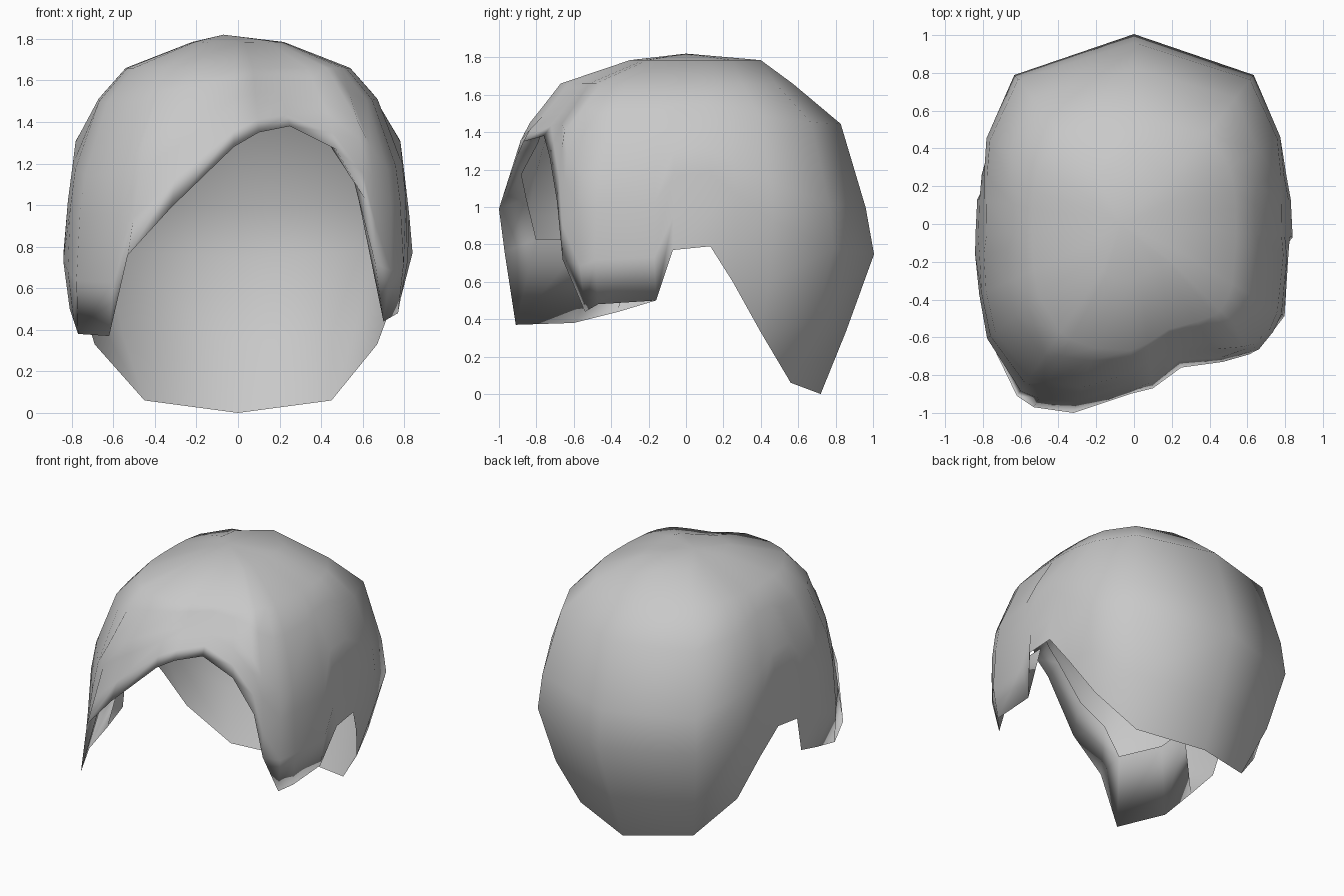
import bpy, bmesh, math

cube = bpy.data.objects.get("Cube")
if cube:
    bpy.data.objects.remove(cube, do_unlink=True)

# Dome profile by height: z, half width, front depth, back depth
PROFILE = [(1.82, 0, 0, 0), (1.785, .22, .30, .40), (1.66, .54, .67, .57),
           (1.40, .77, .87, .88), (1.00, .82, .92, .96), (.76, .84, .92, 1.01),
           (.37, .78, .89, .87), (0, .60, .80, .72)]

# Lower rim of the hair, starting at the nape and going round by the left side
RIM = [(0, .72, 0), (.45, .56, .06), (.67, .40, .33), (.77, .25, .60),
       (.83, .13, .79), (.84, -.07, .77), (.77, -.16, .50), (.77, -.47, .48),
       (.70, -.54, .44), (.66, -.66, .72), (.61, -.69, 1.03), (.47, -.73, 1.27),
       (.25, -.76, 1.38), (.10, -.87, 1.35), (-.02, -.90, 1.28), (-.32, -1.0, .99),
       (-.53, -.97, .76), (-.62, -.91, .37), (-.77, -.60, .38), (-.79, -.36, .44),
       (-.81, -.16, .50), (-.84, -.07, .77), (-.83, .13, .79), (-.77, .25, .60),
       (-.69, .40, .33), (-.45, .56, .06)]

# Two level rings round the crown, then shares of the way from rim to crown
CROWN_RINGS = [1.785, 1.66]
RINGS = [.87, .60, .45, .20, 0]
LIP_COLUMNS = range(6, 20)


def dome_radius(angle, z):
    """Radius of the rounded-box head section at one height."""
    for a, b in zip(PROFILE, PROFILE[1:]):
        if b[0] <= z <= a[0]:
            t = (a[0] - z) / (a[0] - b[0])
            w, f, k = (a[i] + (b[i] - a[i]) * t for i in (1, 2, 3))
            break
    c, s = math.cos(angle), math.sin(angle)
    # The fringe is flatter on the left, where the hair parts
    f *= 1 - .5 * max(0, min(c, .85 - c))
    d, e = (k, 2.8) if s > 0 else (f, 3.0)
    return (abs(c / w) ** e + abs(s / d) ** e) ** (-1 / e)


bm = bmesh.new()
crown = bm.verts.new((-.07, 0, 1.82))
columns = []
for n, (x, y, z) in enumerate(RIM):
    angle = math.atan2(y, x)
    ratio = math.hypot(x, y) / dome_radius(angle, z)
    top = CROWN_RINGS[-1]
    levels = [(h, 1) for h in CROWN_RINGS]
    levels += [(z + (top - z) * share, share) for share in RINGS]
    column = []
    for h, share in levels:
        # The dome eases into the rim near the bottom
        r = dome_radius(angle, h) * (1 + (ratio - 1) * (1 - share) ** 2.5)
        column.append(bm.verts.new((r * math.cos(angle), r * math.sin(angle), h)))
    # Lip folded up inside the face opening, deepest in the side locks
    if n in LIP_COLUMNS:
        lift = max(.06, .62 - .44 * z)
        column.append(bm.verts.new((x * .88, y * .88, z + lift)))
    columns.append(column)

# Skin neighbouring columns, with a fan at the crown
for a, b in zip(columns, columns[1:] + columns[:1]):
    bm.faces.new((crown, a[0], b[0]))
    for i in range(min(len(a), len(b)) - 1):
        bm.faces.new((a[i], a[i + 1], b[i + 1], b[i]))
bmesh.ops.recalc_face_normals(bm, faces=bm.faces)
if sum(f.normal.z for f in crown.link_faces) < 0:
    bmesh.ops.reverse_faces(bm, faces=bm.faces)

mesh = bpy.data.meshes.new("hair_shell")
bm.to_mesh(mesh)
bm.free()
for p in mesh.polygons:
    p.use_smooth = True

# Plain grey hair
mat = bpy.data.materials.new("hair_grey")
mat.use_nodes = True
colour = (.58, .58, .58, 1)
mat.diffuse_color = colour
mat.node_tree.nodes["Principled BSDF"].inputs["Base Color"].default_value = colour
mesh.materials.append(mat)

hair = bpy.data.objects.new("hair_shell", mesh)
bpy.context.collection.objects.link(hair)
